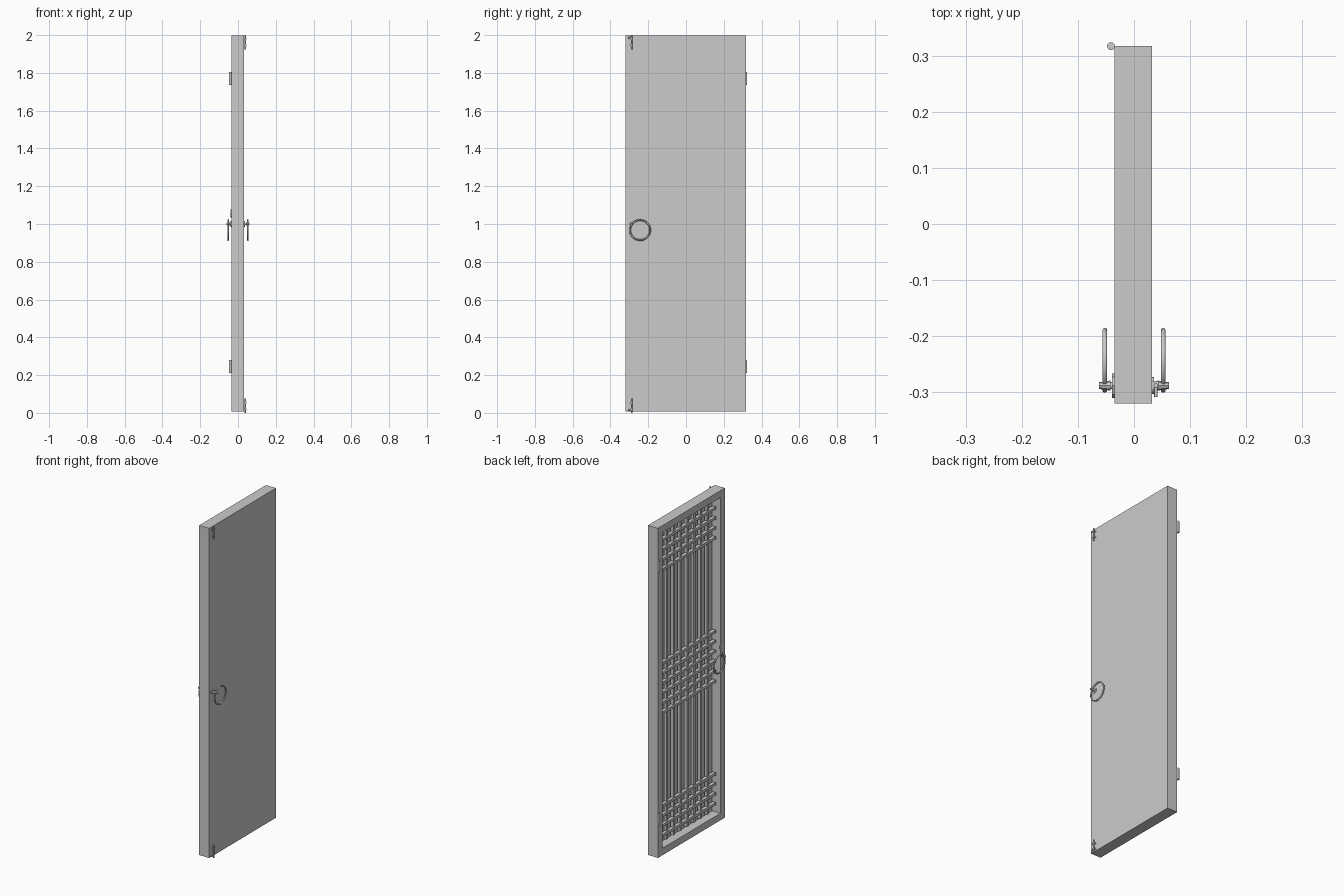
import bpy, bmesh, math
from mathutils import Vector

cube = bpy.data.objects.get("Cube")
if cube:
    bpy.data.objects.remove(cube, do_unlink=True)

grey = bpy.data.materials.new("plain grey")
grey.use_nodes = True
colour = (0.6, 0.6, 0.6, 1)
grey.diffuse_color = colour
grey.node_tree.nodes["Principled BSDF"].inputs["Base Color"].default_value = colour


def finish(bm, name, smooth=False):
    bmesh.ops.recalc_face_normals(bm, faces=bm.faces)
    mesh = bpy.data.meshes.new(name)
    bm.to_mesh(mesh)
    bm.free()
    mesh.materials.append(grey)
    obj = bpy.data.objects.new(name, mesh)
    bpy.context.collection.objects.link(obj)
    if smooth:
        bpy.ops.object.select_all(action='DESELECT')
        obj.select_set(True)
        bpy.context.view_layer.objects.active = obj
        bpy.ops.object.shade_smooth_by_angle(angle=math.radians(40))
    return obj


def add_box(bm, lo, hi):
    lo, hi = Vector(lo), Vector(hi)
    verts = bmesh.ops.create_cube(bm, size=1)["verts"]
    for v in verts:
        v.co = (lo + hi) / 2 + v.co * (hi - lo)


def add_rod(bm, start, end, radius, sides=12, radius2=None):
    start, end = Vector(start), Vector(end)
    axis = end - start
    verts = bmesh.ops.create_cone(
        bm, cap_ends=True, segments=sides, radius1=radius,
        radius2=radius if radius2 is None else radius2, depth=axis.length)["verts"]
    turn = Vector((0, 0, 1)).rotation_difference(axis)
    for v in verts:
        v.co = turn @ v.co + (start + end) / 2


# Door slab with the lattice recess sunk into one face
x0, x1 = -0.035, 0.032
y0, y1 = -0.32, 0.317
z0, z1 = 0.008, 1.998
border = 0.06
bm = bmesh.new()
add_box(bm, (x0, y0, z0), (x1, y1, z1))
bm.normal_update()
face = min(bm.faces, key=lambda f: f.normal.x)
bmesh.ops.inset_region(bm, faces=[face], thickness=border)
rim = [e for e in face.edges]
sunk = bmesh.ops.extrude_discrete_faces(bm, faces=[face])["faces"][0]
bmesh.ops.translate(bm, verts=sunk.verts, vec=(0.055, 0, 0))
finish(bm, "door_frame")

# Upright lattice bars
bars, half = 7, 0.008
inner0, inner1 = y0 + border, y1 - border
bm = bmesh.new()
for i in range(1, bars + 1):
    y = inner0 + (inner1 - inner0) * i / (bars + 1)
    add_box(bm, (-0.010, y - half, z0 + border), (0.008, y + half, z1 - border))
finish(bm, "upright_bars")

# Cross bars in three groups
bm = bmesh.new()
for first, count in ((0.11, 4), (0.85, 6), (1.715, 4)):
    for i in range(count):
        z = first + 0.06 * i
        add_box(bm, (-0.017, inner0, z - half), (0.004, inner1, z + half))
finish(bm, "cross_bars")

# Hinge barrels
for name, z in (("lower_hinge", 0.21), ("upper_hinge", 1.735)):
    bm = bmesh.new()
    add_rod(bm, (-0.041, 0.317, z), (-0.041, 0.317, z + 0.07), 0.007, 16)
    finish(bm, name, True)

# Pull rings with their studs, one on each face
post_y, post_z = -0.288, 1.0
for name, side, surface in (("left", 1, x1), ("right", -1, x0)):
    bpy.ops.mesh.primitive_torus_add(
        location=(side * 0.052, -0.243, 0.968), rotation=(0, math.pi / 2, 0),
        major_radius=0.053, minor_radius=0.0045,
        major_segments=40, minor_segments=10)
    ring = bpy.context.object
    ring.name = name + "_pull_ring"
    ring.data.materials.append(grey)
    bpy.ops.object.shade_smooth_by_angle(angle=math.radians(40))
    bm = bmesh.new()
    tip = side * 0.042
    add_rod(bm, (surface, post_y, post_z), (surface + side * 0.004, post_y, post_z), 0.015)
    add_rod(bm, (surface, post_y, post_z), (tip, post_y, post_z), 0.006)
    add_rod(bm, (tip, post_y, post_z), (side * 0.062, post_y, post_z), 0.009, 8, 0.006)
    finish(bm, name + "_ring_stud", True)

# Keyhole plate on the lattice face
bm = bmesh.new()
add_rod(bm, (x0, post_y, 1.056), (x0 - 0.004, post_y, 1.056), 0.022, 8)
finish(bm, "keyhole_plate")

# Sliding bolts at the top and bottom corners
for name, end, way in (("lower_bolt", 0.0, 1), ("upper_bolt", 2.0, -1)):
    bm = bmesh.new()
    add_rod(bm, (0.039, post_y, end), (0.039, post_y, end + way * 0.075), 0.004)
    for step in (0.02, 0.055):
        z = end + way * step
        add_box(bm, (x1, post_y - 0.008, z - 0.004), (0.044, post_y + 0.008, z + 0.004))
    z = end + way * 0.014
    add_rod(bm, (0.039, post_y, z), (0.039, post_y - 0.02, z), 0.003)
    finish(bm, name, True)
